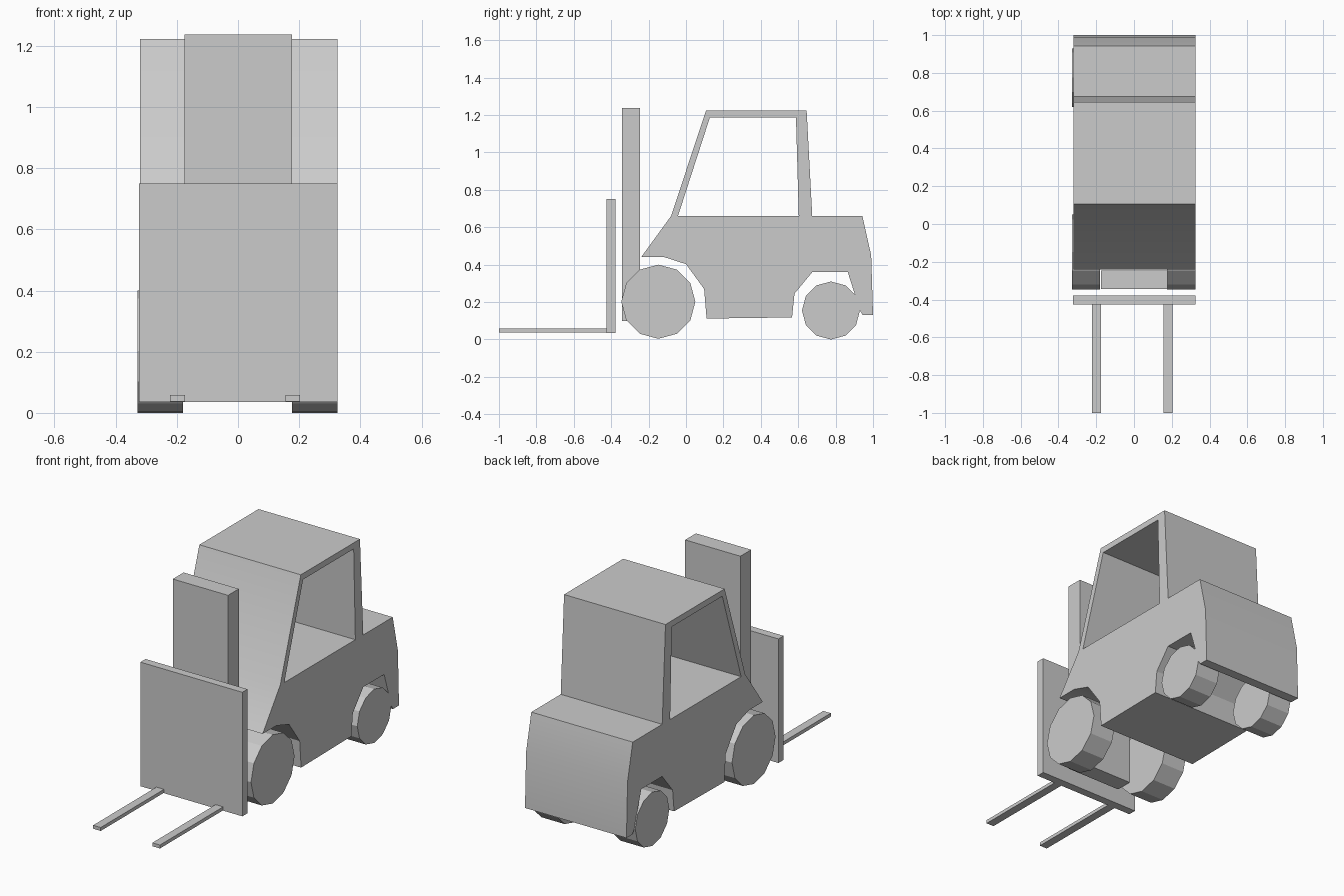
import bpy, bmesh, math
from mathutils import Matrix

if "Cube" in bpy.data.objects:
    bpy.data.objects.remove(bpy.data.objects["Cube"])


def add_mesh(name, bm):
    mesh = bpy.data.meshes.new(name)
    bm.normal_update()
    bm.to_mesh(mesh)
    bm.free()
    obj = bpy.data.objects.new(name, mesh)
    bpy.context.collection.objects.link(obj)
    return obj


def box(name, x, y, z):
    bm = bmesh.new()
    bmesh.ops.create_cube(bm, size=1)
    for v in bm.verts:
        v.co = [r[0] + (r[1] - r[0]) * (c + 0.5) for r, c in zip((x, y, z), v.co)]
    return add_mesh(name, bm)


def wheel(name, x0, x1, y, z, radius):
    bm = bmesh.new()
    bmesh.ops.create_cone(bm, cap_ends=True, segments=12, radius1=radius,
                          radius2=radius, depth=x1 - x0)
    bm.transform(Matrix.Translation(((x0 + x1) / 2, y, z)) @ Matrix.Rotation(math.pi / 2, 4, 'Y'))
    return add_mesh(name, bm)


def side_profile(name, loops, x0, x1):
    """Extrude (y, z) outlines across the width; inner loops become holes."""
    curve = bpy.data.curves.new(name + "_outline", 'CURVE')
    curve.dimensions = '2D'
    curve.fill_mode = 'BOTH'
    curve.extrude = (x1 - x0) / 2
    for loop in loops:
        spline = curve.splines.new('POLY')
        spline.points.add(len(loop) - 1)
        for p, (y, z) in zip(spline.points, loop):
            p.co = (y, z, 0, 1)
        spline.use_cyclic_u = True
    tmp = bpy.data.objects.new(name + "_outline", curve)
    bpy.context.collection.objects.link(tmp)
    bpy.context.view_layer.update()
    mesh = tmp.evaluated_get(bpy.context.evaluated_depsgraph_get()).to_mesh()
    bm = bmesh.new()
    bm.from_mesh(mesh)
    bpy.data.objects.remove(tmp)
    bpy.data.curves.remove(curve)
    bmesh.ops.remove_doubles(bm, verts=bm.verts, dist=1e-4)
    # local x, y, z become world y, z, x
    bm.transform(Matrix(((0, 0, 1, (x0 + x1) / 2), (1, 0, 0, 0), (0, 1, 0, 0), (0, 0, 0, 1))))
    bmesh.ops.recalc_face_normals(bm, faces=bm.faces)
    return add_mesh(name, bm)


# Body with wheel arches and cab, open through both side windows
outline = [(-0.24, 0.44), (-0.08, 0.66), (0.107, 1.223), (0.645, 1.223), (0.675, 0.66),
           (0.943, 0.66), (0.99, 0.45), (1.0, 0.13), (0.945, 0.13), (0.93, 0.155),
           (0.9, 0.25), (0.865, 0.36), (0.675, 0.36), (0.58, 0.245), (0.567, 0.118),
           (0.11, 0.112), (0.097, 0.27), (0.0, 0.403), (-0.115, 0.44)]
window = [(-0.043, 0.66), (0.128, 1.188), (0.588, 1.188), (0.603, 0.66)]
body = side_profile("body_and_cab", [outline, window], -0.321, 0.325)
bpy.context.view_layer.objects.active = body
body.select_set(True)
bpy.ops.object.shade_smooth_by_angle(angle=math.radians(20))

# Wheels
for side, x0, x1 in (("left", -0.328, -0.18), ("right", 0.176, 0.325)):
    wheel(f"front_wheel_{side}", x0, x1, -0.148, 0.202, 0.198)
    wheel(f"rear_wheel_{side}", x0, x1, 0.775, 0.155, 0.155)

# Lifting gear
box("mast", (-0.175, 0.177), (-0.343, -0.245), (0.1, 1.237))
box("carriage", (-0.324, 0.325), (-0.425, -0.378), (0.036, 0.75))
for side, x0 in (("left", -0.222), ("right", 0.155)):
    box(f"fork_{side}", (x0, x0 + 0.048), (-1.0, -0.42), (0.038, 0.058))
